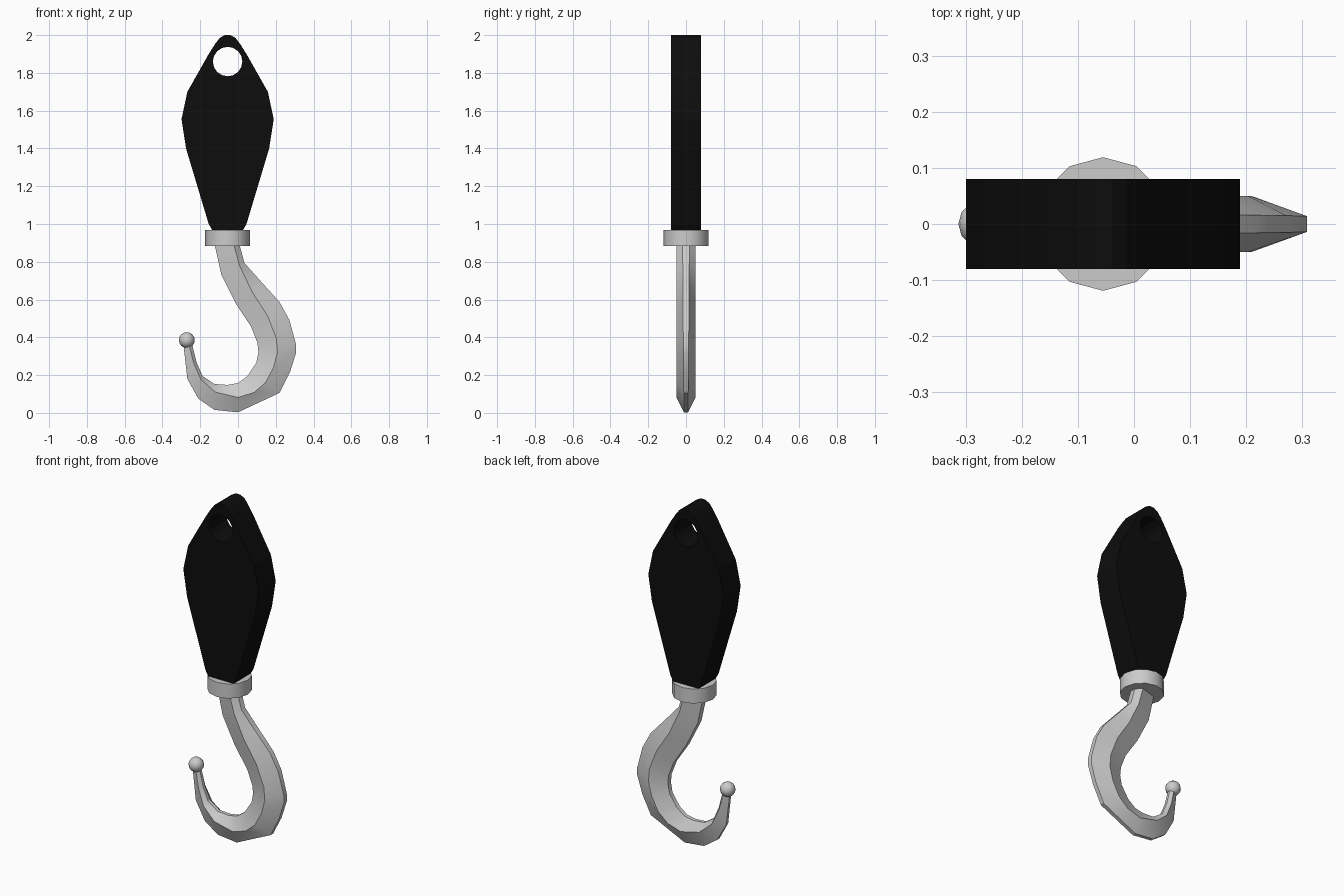
import bpy, bmesh, math
from mathutils import Vector

cube = bpy.data.objects.get("Cube")
if cube:
    bpy.data.objects.remove(cube, do_unlink=True)

AXIS_X = -0.055  # shared centre line of grip and collar


def material(name, value, rough):
    m = bpy.data.materials.new(name)
    m.use_nodes = True
    color = (value, value, value, 1)
    m.diffuse_color = color
    shader = m.node_tree.nodes["Principled BSDF"]
    shader.inputs["Base Color"].default_value = color
    shader.inputs["Roughness"].default_value = rough
    return m


black = material("black grip", 0.004, 0.6)
steel = material("light grey metal", 0.6, 0.5)


def finish(bm, name, mat, angle):
    bmesh.ops.recalc_face_normals(bm, faces=bm.faces)
    mesh = bpy.data.meshes.new(name)
    bm.to_mesh(mesh)
    bm.free()
    mesh.materials.append(mat)
    obj = bpy.data.objects.new(name, mesh)
    bpy.context.collection.objects.link(obj)
    bpy.ops.object.select_all(action='DESELECT')
    obj.select_set(True)
    bpy.context.view_layer.objects.active = obj
    if angle:
        bpy.ops.object.shade_smooth_by_angle(angle=math.radians(angle))
    return obj


# Grip: mirrored flat outline with a round hanging hole, extruded in depth
half = [(0.08, 0.965), (0.1, 1.0), (0.22, 1.4), (0.244, 1.555), (0.213, 1.7),
        (0.1, 1.9), (0.065, 1.955), (0.042, 1.985), (0.015, 2.0)]
outline = half + [(-x, z) for x, z in reversed(half)]
hole = [(0.078 * math.cos(a), 1.86 + 0.078 * math.sin(a))
        for a in (math.tau * i / 16 for i in range(16))]
bm = bmesh.new()
edges = []
for loop in (outline, hole):
    vs = [bm.verts.new((AXIS_X + x, -0.08, z)) for x, z in loop]
    edges += [bm.edges.new((vs[i - 1], v)) for i, v in enumerate(vs)]
bmesh.ops.triangle_fill(bm, edges=edges, use_beauty=True)
ext = bmesh.ops.extrude_face_region(bm, geom=bm.faces[:], use_keep_orig=True)
bmesh.ops.translate(bm, vec=(0, 0.16, 0),
                    verts=[g for g in ext["geom"] if isinstance(g, bmesh.types.BMVert)])
finish(bm, "grip", black, 0)

# Collar: twelve-sided ring between grip and hook
bm = bmesh.new()
bmesh.ops.create_cone(bm, cap_ends=True, segments=12, radius1=0.119, radius2=0.119, depth=0.085)
bmesh.ops.translate(bm, vec=(AXIS_X, 0, 0.927), verts=bm.verts)
finish(bm, "collar", steel, 40)

# Hook: six-sided section lofted along inner edge, side ridge and outer edge
inner = [(-.13, .92), (-.088, .73), (-.01, .575), (.07, .455), (.103, .37), (.108, .32), (.097, .265),
         (.05, .195), (0, .158), (-.055, .148), (-.125, .153), (-.188, .195), (-.22, .27), (-.245, .37)]
ridge = [(-.03, .92), (.008, .78), (.075, .64), (.156, .515), (.203, .395), (.209, .32), (.188, .24),
         (.145, .16), (.085, .108), (0, .082), (-.12, .11), (-.195, .175), (-.235, .265), (-.262, .37)]
outer = [(0, .92), (.034, .794), (.124, .693), (.22, .587), (.272, .492), (.308, .36), (.308, .32),
         (.275, .215), (.22, .106), (.124, .032), (-.02, .003), (-.2, .07), (-.275, .2), (-.29, .37)]
# Even out the outer edge around the bend
outer[9:13] = [(0, .003), (-.125, .016), (-.21, .075), (-.268, .18)]
bm = bmesh.new()
rings = []
last = len(inner) - 1
for i, (a, b, c) in enumerate(zip(inner, ridge, outer)):
    thick = 0.05 if i < last - 3 else 0.05 - 0.01 * (i - last + 3)
    edge = 0.018 - 0.01 * i / last
    section = [(a, -edge), (b, -thick), (c, -edge), (c, edge), (b, thick), (a, edge)]
    rings.append([bm.verts.new((p[0], y, p[1])) for p, y in section])
for r, s in zip(rings, rings[1:]):
    for k in range(6):
        bm.faces.new((r[k - 1], r[k], s[k], s[k - 1]))
bm.faces.new(rings[0])
bm.faces.new(rings[-1])
finish(bm, "hook", steel, 30)

# Ball on the hook tip
bm = bmesh.new()
bmesh.ops.create_uvsphere(bm, u_segments=12, v_segments=8, radius=0.042)
bmesh.ops.translate(bm, vec=Vector((-0.271, 0, 0.385)), verts=bm.verts)
finish(bm, "tip_ball", steel, 60)
